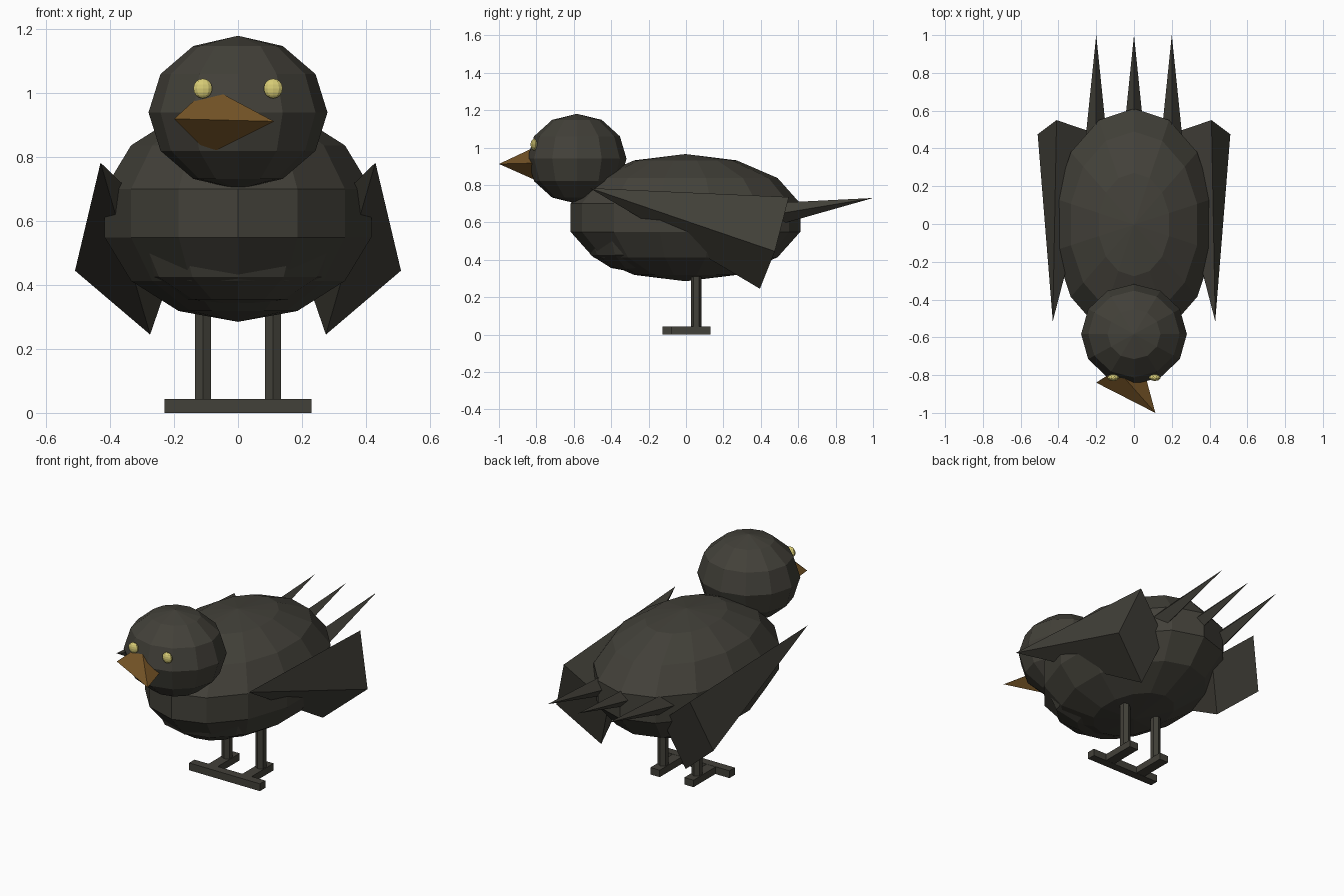
import bpy
import math
from mathutils import Vector

if "Cube" in bpy.data.objects:
    bpy.data.objects.remove(bpy.data.objects["Cube"])


def material(name, rgb):
    m = bpy.data.materials.new(name)
    m.diffuse_color = (*rgb, 1)
    m.use_nodes = True
    m.node_tree.nodes["Principled BSDF"].inputs["Base Color"].default_value = m.diffuse_color
    return m


PLUMAGE = material("dark_plumage", (0.055, 0.052, 0.041))
BEAK = material("brown_beak", (0.18, 0.09, 0.02))
EYE = material("yellow_eye", (0.68, 0.60, 0.18))


def mesh(name, verts, faces, mat):
    me = bpy.data.meshes.new(name)
    me.from_pydata(verts, [], faces)
    me.materials.append(mat)
    ob = bpy.data.objects.new(name, me)
    bpy.context.collection.objects.link(ob)
    return ob


def ellipsoid(name, c, r, seg, rings, mat):
    """Low-poly sphere with a vertex column facing -y."""
    verts = [(c[0], c[1], c[2] + r[2])]
    for i in range(1, rings):
        t = math.pi * i / rings
        for j in range(seg):
            a = 2 * math.pi * j / seg
            verts.append((c[0] + r[0] * math.sin(t) * math.sin(a),
                          c[1] - r[1] * math.sin(t) * math.cos(a),
                          c[2] + r[2] * math.cos(t)))
    verts.append((c[0], c[1], c[2] - r[2]))
    last = len(verts) - 1
    faces = []
    for j in range(seg):
        k = (j + 1) % seg
        faces.append((0, 1 + j, 1 + k))
        for i in range(rings - 2):
            a, b = 1 + i * seg, 1 + (i + 1) * seg
            faces.append((a + j, b + j, b + k, a + k))
        a = 1 + (rings - 2) * seg
        faces.append((a + j, last, a + k))
    return mesh(name, verts, faces, mat)


def pyramid(name, base, tip, mat):
    """Closed pyramid; winding is flipped if the base faces the tip."""
    b = [Vector(p) for p in base]
    if (b[1] - b[0]).cross(b[2] - b[0]).dot(Vector(tip) - b[0]) < 0:
        b.reverse()
    n = len(b)
    faces = [(i, (i + 1) % n, n) for i in range(n)] + [tuple(reversed(range(n)))]
    return mesh(name, b + [Vector(tip)], faces, mat)


def box(name, lo, hi, mat):
    bpy.ops.mesh.primitive_cube_add(size=1, location=[(a + b) / 2 for a, b in zip(lo, hi)])
    ob = bpy.context.object
    ob.name = name
    ob.scale = [b - a for a, b in zip(lo, hi)]
    ob.data.materials.append(mat)
    return ob


# body, chest and head
ellipsoid("body", (0, -0.003, 0.625), (0.428 / 0.975, 0.63, 0.34), 14, 7, PLUMAGE)
ellipsoid("chest", (0, -0.25, 0.52), (0.33, 0.30, 0.19), 12, 6, PLUMAGE)
ellipsoid("head", (0, -0.583, 0.94), (0.28, 0.265, 0.24), 12, 6, PLUMAGE)

# beak, turned to one side
pyramid("beak", [(-0.20, -0.84, 0.92), (-0.09, -0.77, 1.02),
                 (0.03, -0.69, 0.92), (-0.09, -0.77, 0.81)], (0.113, -1.0, 0.912), BEAK)

# tail feathers
for x in (-0.2, 0, 0.2):
    pyramid("tail_feather", [(x - 0.062, 0.4, 0.63), (x, 0.4, 0.70),
                             (x + 0.062, 0.4, 0.63), (x, 0.4, 0.56)], (x, 1.0, 0.73), PLUMAGE)

# paired parts
for s in (-1, 1):
    ellipsoid("eye", (s * 0.11, -0.813, 1.015), (0.031, 0.018, 0.031), 10, 8, EYE)
    pyramid("wing", [(s * 0.51, 0.475, 0.445), (s * 0.41, 0.55, 0.735),
                     (s * 0.175, 0.47, 0.535), (s * 0.275, 0.395, 0.245)],
            (s * 0.43, -0.515, 0.783), PLUMAGE)
    bpy.ops.mesh.primitive_cylinder_add(vertices=6, radius=0.029, depth=0.34,
                                        location=(s * 0.11, 0.055, 0.20))
    leg = bpy.context.object
    leg.name = "leg"
    # keep a leg corner pointing forward
    if max(v.co.y for v in leg.data.vertices) < 0.028:
        leg.rotation_euler.z = math.pi / 6
    leg.data.materials.append(PLUMAGE)
    box("foot", (s * 0.11 - 0.03, -0.12, 0.001), (s * 0.11 + 0.03, 0.13, 0.042), PLUMAGE)

# front toes form one crossbar
box("toes", (-0.23, -0.125, 0), (0.23, -0.075, 0.043), PLUMAGE)
